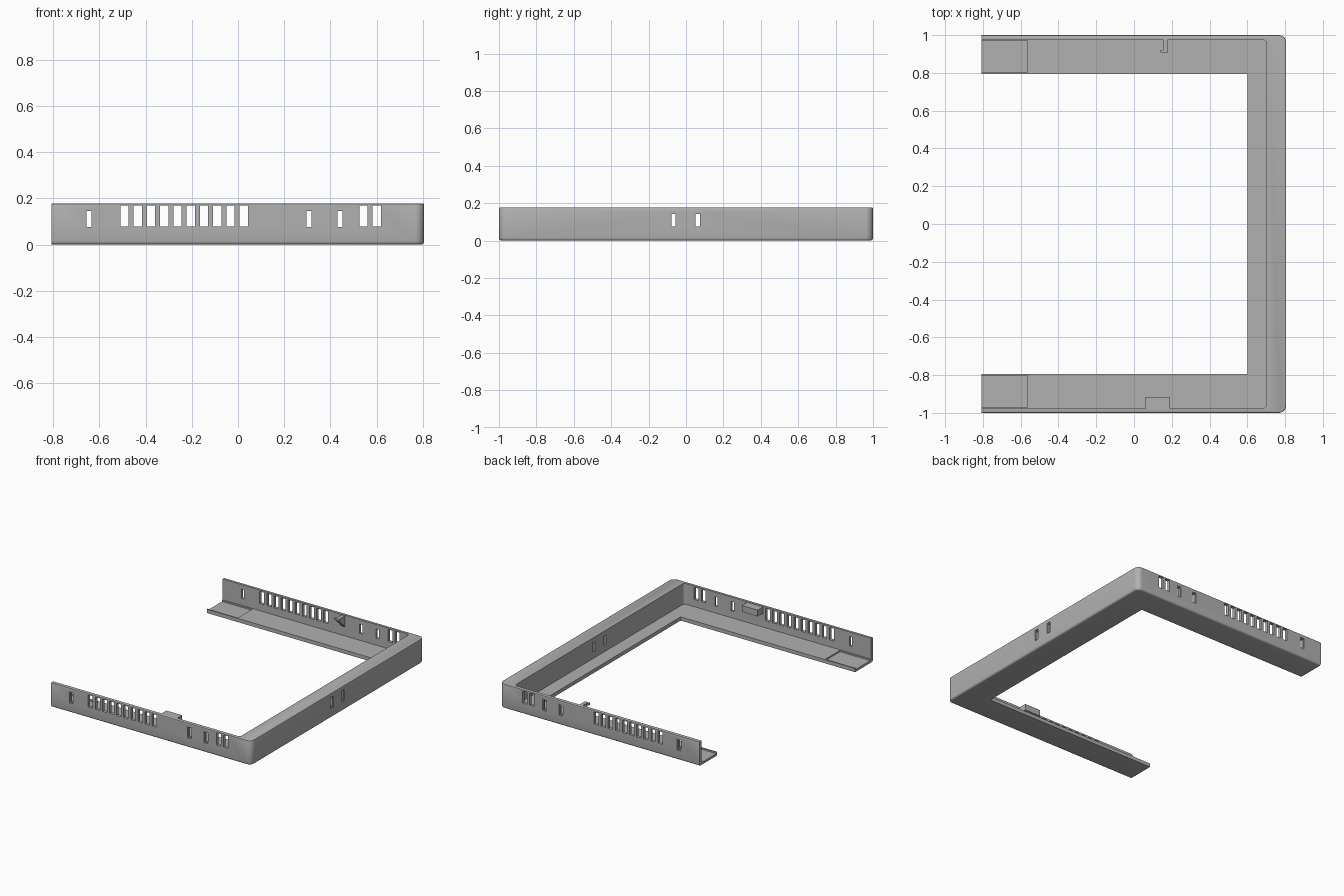
import bpy, bmesh
from mathutils import Matrix, Vector

if "Cube" in bpy.data.objects:
    bpy.data.objects.remove(bpy.data.objects["Cube"])

H, FLOOR, LEFT, RIGHT = 0.178, 0.027, -0.808, 0.806
mat = bpy.data.materials.new("plain_grey")
mat.diffuse_color = (0.44, 0.44, 0.44, 1)
mat.use_nodes = True
mat.node_tree.nodes["Principled BSDF"].inputs["Base Color"].default_value = mat.diffuse_color


def add_box(bm, x0, x1, y0, y1, z0, z1):
    m = Matrix.Translation(((x0 + x1) / 2, (y0 + y1) / 2, (z0 + z1) / 2))
    m = m @ Matrix.Diagonal((x1 - x0, y1 - y0, z1 - z0, 1))
    bmesh.ops.create_cube(bm, size=1, matrix=m)


def round_uprights(bm, x, r, segs):
    """Round the vertical edges standing at the given x."""
    edges = [e for e in bm.edges if all(abs(v.co.x - x) < 1e-4 for v in e.verts)
             and abs(e.verts[0].co.z - e.verts[1].co.z) > 0.01]
    bmesh.ops.bevel(bm, geom=edges, offset=r, segments=segs, profile=0.5, affect='EDGES')


def round_rim(bm, z, r, segs):
    """Round the whole outline lying at the given height."""
    edges = [e for e in bm.edges if all(abs(v.co.z - z) < 1e-4 for v in e.verts)]
    bmesh.ops.bevel(bm, geom=edges, offset=r, segments=segs, profile=0.5, affect='EDGES')


def finish(bm, name):
    bmesh.ops.recalc_face_normals(bm, faces=bm.faces[:])
    me = bpy.data.meshes.new(name)
    bm.to_mesh(me)
    bm.free()
    ob = bpy.data.objects.new(name, me)
    bpy.context.collection.objects.link(ob)
    me.materials.append(mat)
    return ob


def cut(target, boxes, rounded_x=None):
    """Subtract boxes (x0, x1, y0, y1, z0, z1) from the target."""
    bm = bmesh.new()
    for b in boxes:
        add_box(bm, *b)
    if rounded_x is not None:
        round_uprights(bm, rounded_x, 0.02, 4)
    tool = finish(bm, "cutter")
    tool.hide_render = True
    mod = target.modifiers.new("cut", 'BOOLEAN')
    mod.operation, mod.solver, mod.object = 'DIFFERENCE', 'EXACT', tool
    bpy.context.view_layer.objects.active = target
    bpy.ops.object.modifier_apply(modifier=mod.name)
    bpy.data.objects.remove(tool)


# Outer rounded block, longer than needed on the left
bm = bmesh.new()
add_box(bm, -1.2, RIGHT, -1, 1, 0, H)
round_uprights(bm, RIGHT, 0.04, 8)
round_rim(bm, 0, 0.014, 4)
round_rim(bm, H, 0.006, 2)
frame = finish(bm, "u_shaped_frame")

# Open left end, room above the flange, and central opening
cut(frame, [(-2, LEFT, -2, 2, -1, 1)])
cut(frame, [(-2, 0.70, -0.977, 0.977, FLOOR, 1)], rounded_x=0.70)
cut(frame, [(-2, 0.60, -0.795, 0.795, -1, 1)])

# Shallow recesses at the flange ends
cut(frame, [(-2, -0.563, min(s * 0.805, s * 0.97), max(s * 0.805, s * 0.97), FLOOR - 0.01, 0.05)
            for s in (-1, 1)])

# Ventilation slots through both long walls
vents = [-0.491 + 0.0573 * i for i in range(10)] + [0.543, 0.60]
cut(frame, [(x - 0.018, x + 0.018, -1.2, 1.2, 0.079, 0.168) for x in vents])

# Narrow slots with a stepped outer rim, on the long walls and the end bar
slots = [-0.645, 0.308, 0.441]
cut(frame, [(x - 0.011, x + 0.011, -1.2, 1.2, 0.077, 0.145) for x in slots])
cut(frame, [(x - 0.016, x + 0.016, min(s * 0.994, s * 1.2), max(s * 0.994, s * 1.2), 0.07, 0.152)
            for x in slots for s in (-1, 1)])
cut(frame, [(0.5, 1, y - 0.011, y + 0.011, 0.075, 0.142) for y in (-0.066, 0.063)])
cut(frame, [(0.80, 1, y - 0.016, y + 0.016, 0.068, 0.148) for y in (-0.066, 0.063)])

bpy.context.view_layer.objects.active = frame
frame.select_set(True)
bpy.ops.object.shade_smooth_by_angle(angle=0.6)

# Block on the inside of the front wall
bm = bmesh.new()
add_box(bm, 0.062, 0.19, -0.985, -0.915, 0.128, 0.174)
finish(bm, "front_inner_block")

# Triangular bracket on the inside of the back wall
bm = bmesh.new()
profile = [(0.985, 0.174), (0.908, 0.174), (0.908, 0.160), (0.985, 0.085)]
face = bm.faces.new([bm.verts.new((0.153, y, z)) for y, z in profile])
new = bmesh.ops.extrude_face_region(bm, geom=[face])["geom"]
bmesh.ops.translate(bm, vec=Vector((0.027, 0, 0)),
                    verts=[g for g in new if isinstance(g, bmesh.types.BMVert)])
finish(bm, "back_bracket")

# Small toe on the bracket
bm = bmesh.new()
add_box(bm, 0.14, 0.155, 0.908, 0.92, 0.16, 0.174)
finish(bm, "back_bracket_toe")
